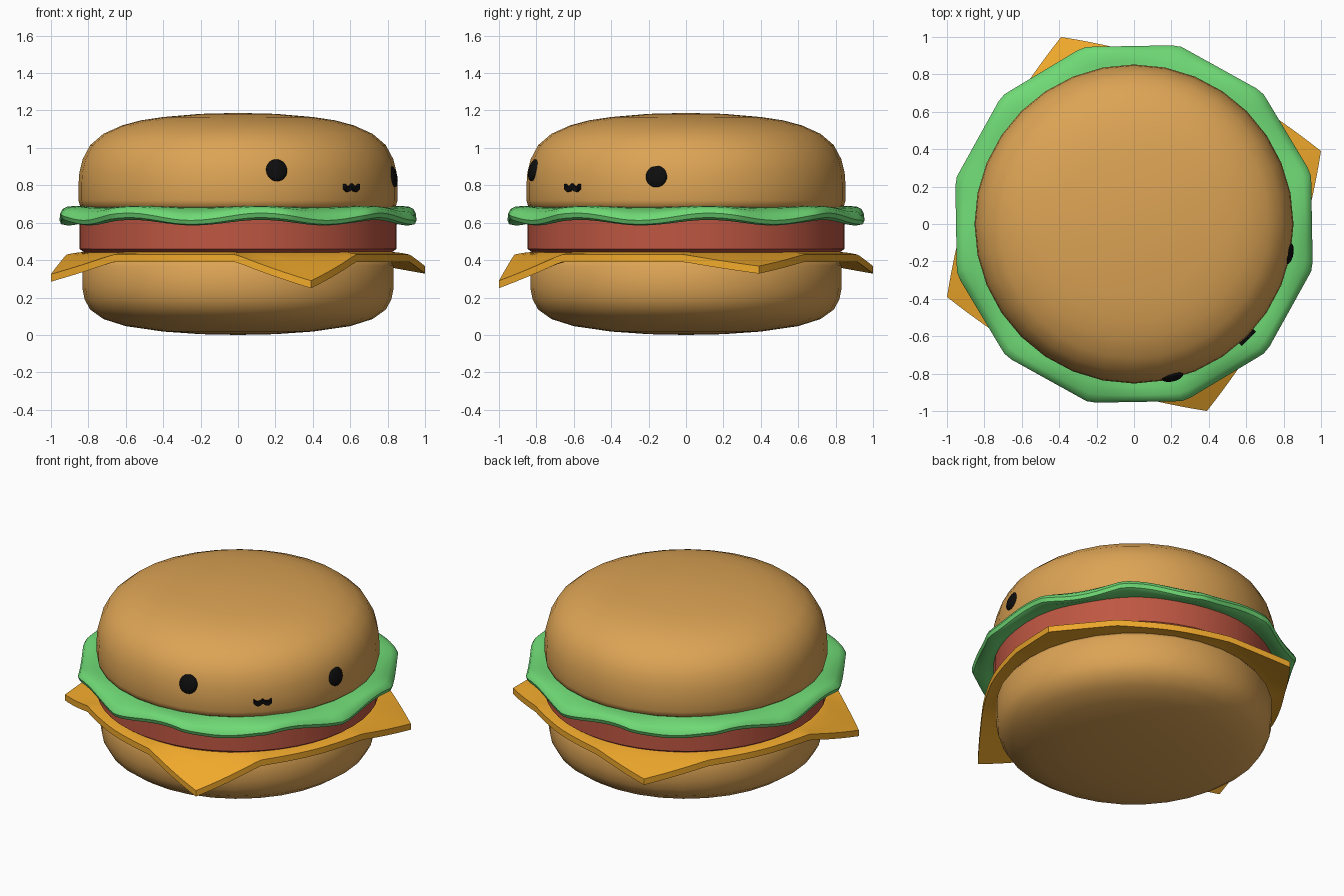
import bpy, bmesh
from math import sin, cos, pi, radians, degrees
from mathutils import Matrix, Vector

if "Cube" in bpy.data.objects:
    bpy.data.objects.remove(bpy.data.objects["Cube"])


def material(name, rgb):
    m = bpy.data.materials.new(name)
    m.diffuse_color = (*rgb, 1)
    m.use_nodes = True
    m.node_tree.nodes["Principled BSDF"].inputs["Base Color"].default_value = m.diffuse_color
    return m


BUN = material("bun", (0.72, 0.37, 0.09))
GREEN = material("lettuce", (0.16, 0.70, 0.18))
MEAT = material("meat", (0.52, 0.095, 0.055))
CHEESE = material("cheese", (0.88, 0.40, 0.025))
BLACK = material("black", (0.004, 0.004, 0.004))


def finish(bm, name, mat, angle=40):
    bmesh.ops.recalc_face_normals(bm, faces=bm.faces)
    me = bpy.data.meshes.new(name)
    bm.to_mesh(me)
    bm.free()
    ob = bpy.data.objects.new(name, me)
    bpy.context.collection.objects.link(ob)
    me.materials.append(mat)
    bpy.ops.object.select_all(action='DESELECT')
    ob.select_set(True)
    bpy.context.view_layer.objects.active = ob
    bpy.ops.object.shade_smooth_by_angle(angle=radians(angle))
    return ob


def lathe(name, profile, mat, n=32, warp=None, start=0.0):
    """Spin a profile whose two ends lie on the axis; warp bends each (r, z) by angle."""
    bm = bmesh.new()
    rings = []
    for r0, z0 in profile[1:-1]:
        ring = []
        for i in range(n):
            a = start + 2 * pi * i / n
            r, z = warp(r0, z0, a) if warp else (r0, z0)
            ring.append(bm.verts.new((r * cos(a), r * sin(a), z)))
        rings.append(ring)
    top = bm.verts.new((0, 0, profile[0][1]))
    end = bm.verts.new((0, 0, profile[-1][1]))
    for i in range(n):
        j = (i + 1) % n
        bm.faces.new((top, rings[0][i], rings[0][j]))
        bm.faces.new((end, rings[-1][j], rings[-1][i]))
        for p, q in zip(rings, rings[1:]):
            bm.faces.new((p[i], q[i], q[j], p[j]))
    return finish(bm, name, mat)


# Buns and patty
lathe("top_bun", [(0, 1.187), (.2, 1.182), (.4, 1.165), (.52, 1.147), (.62, 1.12),
                  (.72, 1.075), (.79, 1.015), (.83, .94), (.848, .87), (.853, .80),
                  (.853, .72), (.845, .69), (.825, .675), (0, .675)], BUN)
lathe("bottom_bun", [(0, .405), (.78, .405), (.815, .395), (.832, .37), (.832, .25),
                     (.82, .19), (.79, .135), (.72, .085), (.6, .047), (.4, .018),
                     (.2, .004), (0, 0)], BUN)
lathe("patty", [(0, .66), (.82, .66), (.848, .64), (.848, .46), (.82, .44), (0, .44)],
      MEAT, 48)


# Lettuce: twelve-sided outline with eight waves round the rim
def leaf(r, z, a):
    t = max(0, (r - .82) / .16)
    d = (degrees(a) - 1 + 15) % 30 - 15
    poly = cos(radians(15)) / cos(radians(d))
    wave = cos(8 * (a + radians(105)))
    return r * (1 + min(1, t) * (poly - 1)), z - .019 * t * wave


lathe("lettuce", [(0, .68), (.78, .687), (.88, .683), (.94, .672), (.972, .655),
                  (.985, .632), (.975, .609), (.945, .60), (.89, .612), (.82, .63),
                  (0, .63)], GREEN, 120, leaf)

# Cheese slice: four pointed corners drooping by different amounts
CORNER = -68.7
DROPS = (.14, .062, .062, .105)


def slice_shape(r, z, a):
    rel = (degrees(a) - CORNER) % 360
    k = int((rel + 45) // 90) % 4
    d = abs((rel + 45) % 90 - 45)
    t = max(0, (r - .8) / .2)
    rim = .885 + .188 * (1 - d / 45) ** 2.6
    droop = max(0, 1 - d / 22)
    return (.8 + t * (rim - .8) if t else r), z - DROPS[k] * t * droop


lathe("cheese", [(0, .445), (.8, .445), (.87, .442), (.94, .437), (1, .43),
                 (1, .39), (.94, .395), (.87, .398), (.8, .40), (0, .40)],
      CHEESE, 144, slice_shape, radians(CORNER))


# Eyes: flattened balls set in the bun surface
def eye(name, angle, z):
    bm = bmesh.new()
    m = (Matrix.Translation((.842 * cos(angle), .842 * sin(angle), z))
         @ Matrix.Rotation(angle, 4, 'Z') @ Matrix.Rotation(radians(-13), 4, 'Y')
         @ Matrix.Diagonal((.022, .058, .06, 1)))
    bmesh.ops.create_uvsphere(bm, u_segments=24, v_segments=14, radius=1, matrix=m)
    finish(bm, name, BLACK, 60)


eye("left_eye", radians(-75.8), .88)
eye("right_eye", radians(-10.8), .848)

# Mouth: small w-shaped bar
bm = bmesh.new()
place = Matrix.Translation((.60, -.60, .787)) @ Matrix.Rotation(radians(-45), 4, 'Z')
path = [(-.043, .006), (-.028, -.008), (-.014, -.006), (0, .008),
        (.014, -.006), (.028, -.008), (.043, .006)]
rows = []
for y, z in path:
    rows.append([bm.verts.new(place @ Vector((x, y * 1.25, z + h)))
                 for x, h in ((-.02, -.014), (.02, -.014), (.02, .014), (-.02, .014))])
for p, q in zip(rows, rows[1:]):
    for i in range(4):
        j = (i + 1) % 4
        bm.faces.new((p[i], p[j], q[j], q[i]))
bm.faces.new(rows[0])
bm.faces.new(rows[-1][::-1])
finish(bm, "mouth", BLACK)
